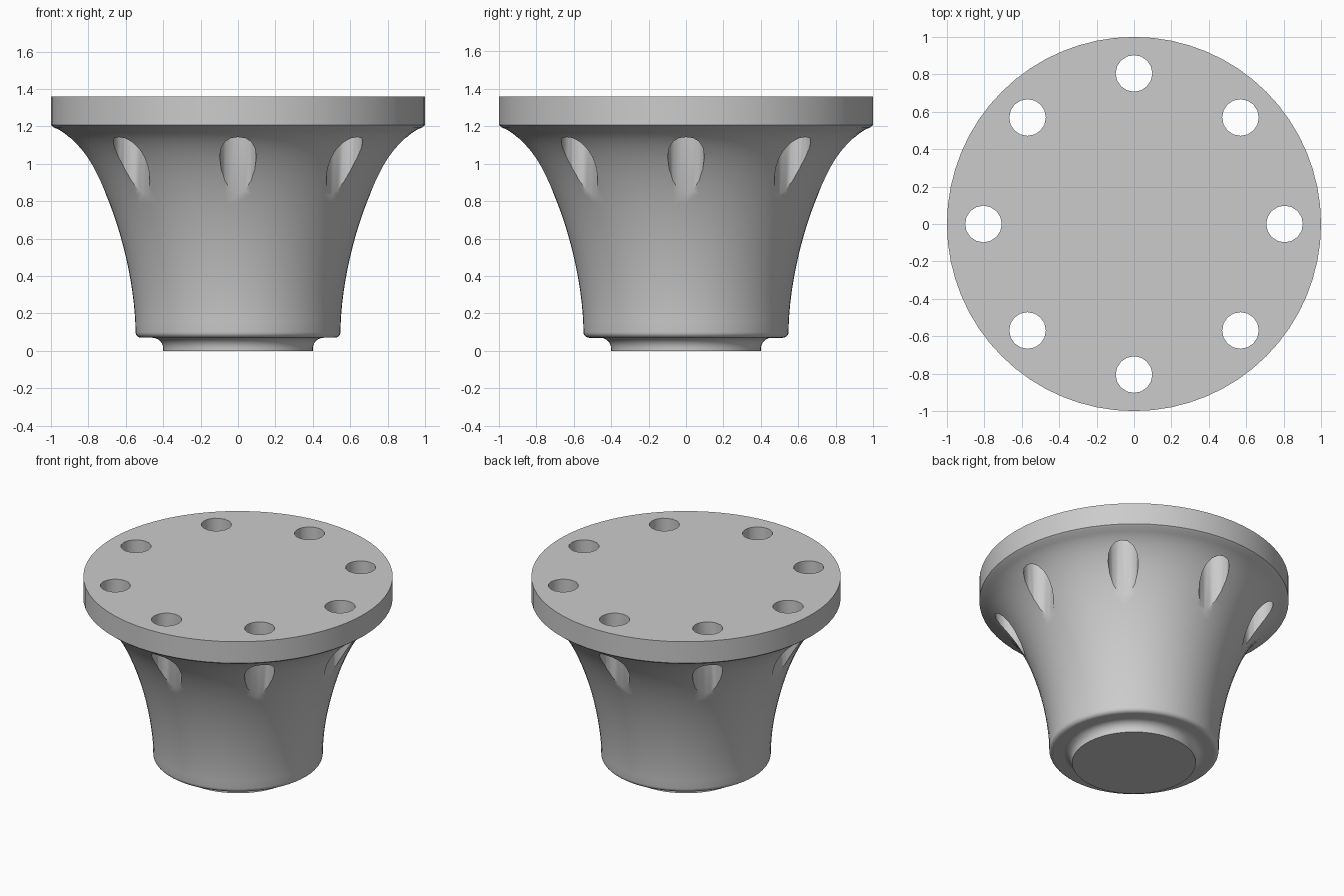
import bpy, bmesh
from math import sin, cos, pi, radians
from mathutils import Vector, Matrix
from mathutils.geometry import interpolate_bezier

if "Cube" in bpy.data.objects:
    bpy.data.objects.remove(bpy.data.objects["Cube"], do_unlink=True)

SEGMENTS = 64
HOLES = 8
HOLE_RING, HOLE_RADIUS = 0.805, 0.098

grey = bpy.data.materials.new("plain grey")
grey.use_nodes = True
colour = (0.6, 0.6, 0.6, 1)
grey.diffuse_color = colour
grey.node_tree.nodes["Principled BSDF"].inputs["Base Color"].default_value = colour


def arc(r, z, radius, start, end, steps=6):
    """Points of a circular fillet in the (radius, height) plane."""
    angles = [radians(start + (end - start) * i / steps) for i in range(steps + 1)]
    return [(r + radius * cos(a), z + radius * sin(a)) for a in angles]


def make_object(name, bm):
    bmesh.ops.recalc_face_normals(bm, faces=bm.faces)
    mesh = bpy.data.meshes.new(name)
    bm.to_mesh(mesh)
    bm.free()
    mesh.materials.append(grey)
    obj = bpy.data.objects.new(name, mesh)
    bpy.context.collection.objects.link(obj)
    return obj


# Profile: foot with concave fillet, rounded base edge, flared wall, flange
flare = interpolate_bezier(Vector((0.548, 0.1)), Vector((0.55, 0.49)),
                           Vector((0.74, 1.1)), Vector((0.985, 1.195)), 24)
profile = [(0.4, 0), (0.4, 0.012)]
profile += arc(0.458, 0.012, 0.058, 180, 90)
profile += arc(0.518, 0.1, 0.03, -90, 0)[:-1]
profile += [(p.x, p.y) for p in flare]
profile += [(1, 1.207), (1, 1.36)]

# Solid of revolution with flat caps
bm = bmesh.new()
rings = [[bm.verts.new((r * cos(2 * pi * i / SEGMENTS), r * sin(2 * pi * i / SEGMENTS), z))
          for i in range(SEGMENTS)] for r, z in profile]
for low, high in zip(rings, rings[1:]):
    for i in range(SEGMENTS):
        j = (i + 1) % SEGMENTS
        bm.faces.new((low[i], low[j], high[j], high[i]))
bm.faces.new(rings[0][::-1])
bm.faces.new(rings[-1])
body = make_object("flared_flange_body", bm)

# Bolt holes, which break out through the flared wall as slots
bm = bmesh.new()
for i in range(HOLES):
    turn = Matrix.Rotation(2 * pi * i / HOLES, 4, "Z")
    bmesh.ops.create_cone(bm, cap_ends=True, segments=16, radius1=HOLE_RADIUS,
                          radius2=HOLE_RADIUS, depth=1.2,
                          matrix=turn @ Matrix.Translation((HOLE_RING, 0, 1.2)))
cutter = make_object("hole_cutter", bm)
cutter.hide_render = True
cutter.hide_viewport = True

cut = body.modifiers.new("bolt holes", "BOOLEAN")
cut.operation = "DIFFERENCE"
cut.solver = "EXACT"
cut.object = cutter

# Bake the cut, then shade smooth with sharp rims
bpy.context.view_layer.update()
cut_mesh = bpy.data.meshes.new_from_object(
    body.evaluated_get(bpy.context.evaluated_depsgraph_get()))
body.modifiers.clear()
body.data = cut_mesh
bpy.data.objects.remove(cutter, do_unlink=True)
bpy.ops.object.select_all(action="DESELECT")
body.select_set(True)
bpy.context.view_layer.objects.active = body
bpy.ops.object.shade_smooth_by_angle(angle=radians(30))
